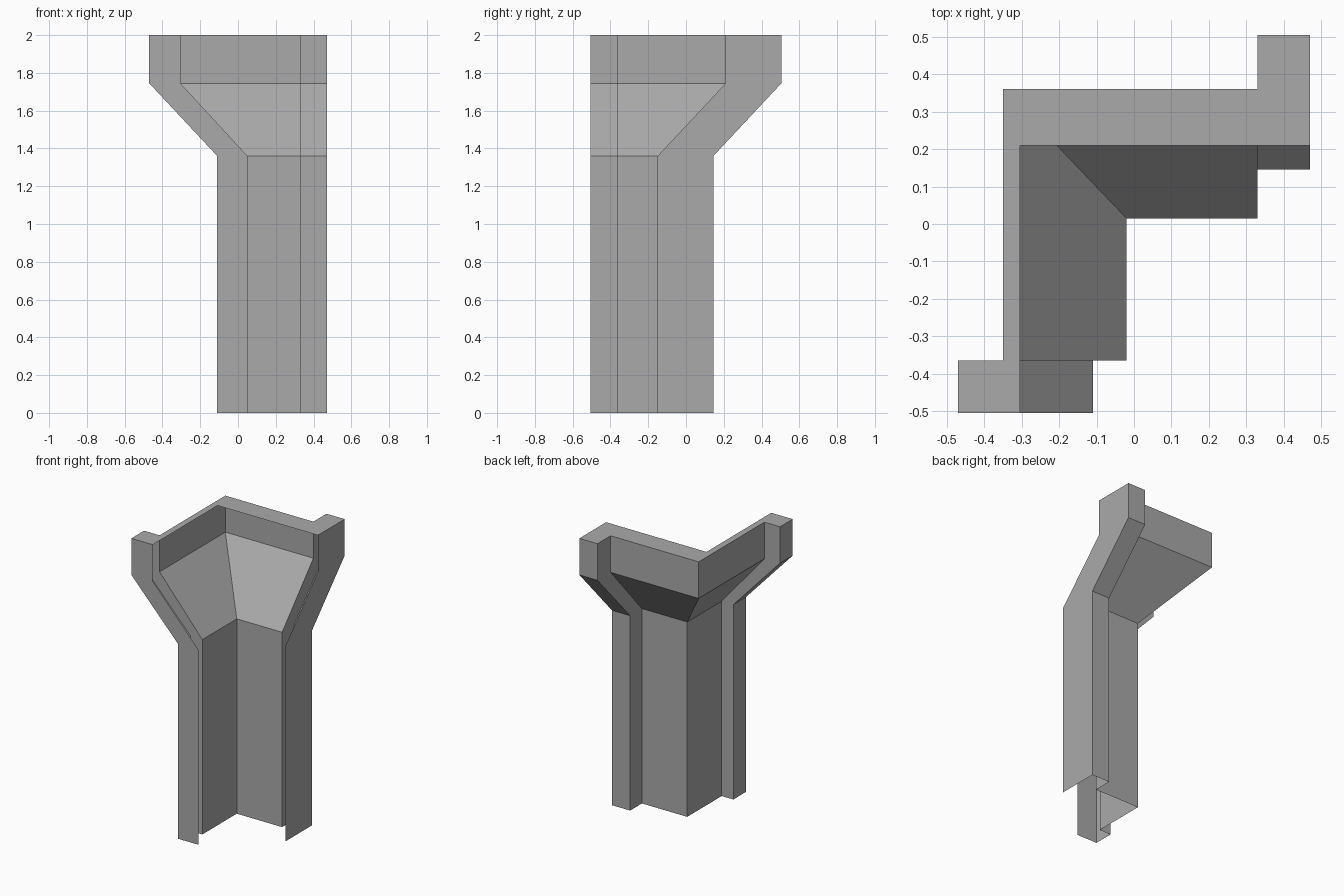
import bpy
import bmesh

cube = bpy.data.objects.get("Cube")
if cube:
    bpy.data.objects.remove(cube, do_unlink=True)

# Single stone grey
grey = bpy.data.materials.new("stone_grey")
grey.use_nodes = True
colour = (0.4, 0.4, 0.4, 1)
grey.diffuse_color = colour
grey.node_tree.nodes["Principled BSDF"].inputs["Base Color"].default_value = colour


def make_object(name, bm):
    mesh = bpy.data.meshes.new(name)
    bm.to_mesh(mesh)
    bm.free()
    mesh.materials.append(grey)
    obj = bpy.data.objects.new(name, mesh)
    bpy.context.collection.objects.link(obj)
    return obj


# Plan outline: right post, corner walls, front post (wide top, narrow shaft)
head = [(.47, .21), (.47, .505), (.33, .505), (.33, .36), (-.35, .36),
        (-.35, -.365), (-.47, -.365), (-.47, -.505), (-.305, -.505)]
shaft = [(.47, -.15), (.47, .145), (.33, .145), (.33, .015), (-.02, .015),
         (-.02, -.365), (-.11, -.365), (-.11, -.505), (.05, -.505)]
levels = [(shaft, 0), (shaft, 1.36), (head, 1.745), (head, 2)]

# Open outer shell lofted through the levels
bm = bmesh.new()
rings = [[bm.verts.new((x, y, z)) for x, y in outline] for outline, z in levels]
for low, high in zip(rings, rings[1:]):
    for i in range(len(low) - 1):
        bm.faces.new((low[i], low[i + 1], high[i + 1], high[i]))
make_object("corner_column_shell", bm)

# Flat top ledge, closed around the inner corner
bm = bmesh.new()
bm.faces.new([bm.verts.new((x, y, 2)) for x, y in head + [(-.305, .21)]])
bmesh.ops.triangulate(bm, faces=bm.faces[:])
make_object("top_ledge", bm)
